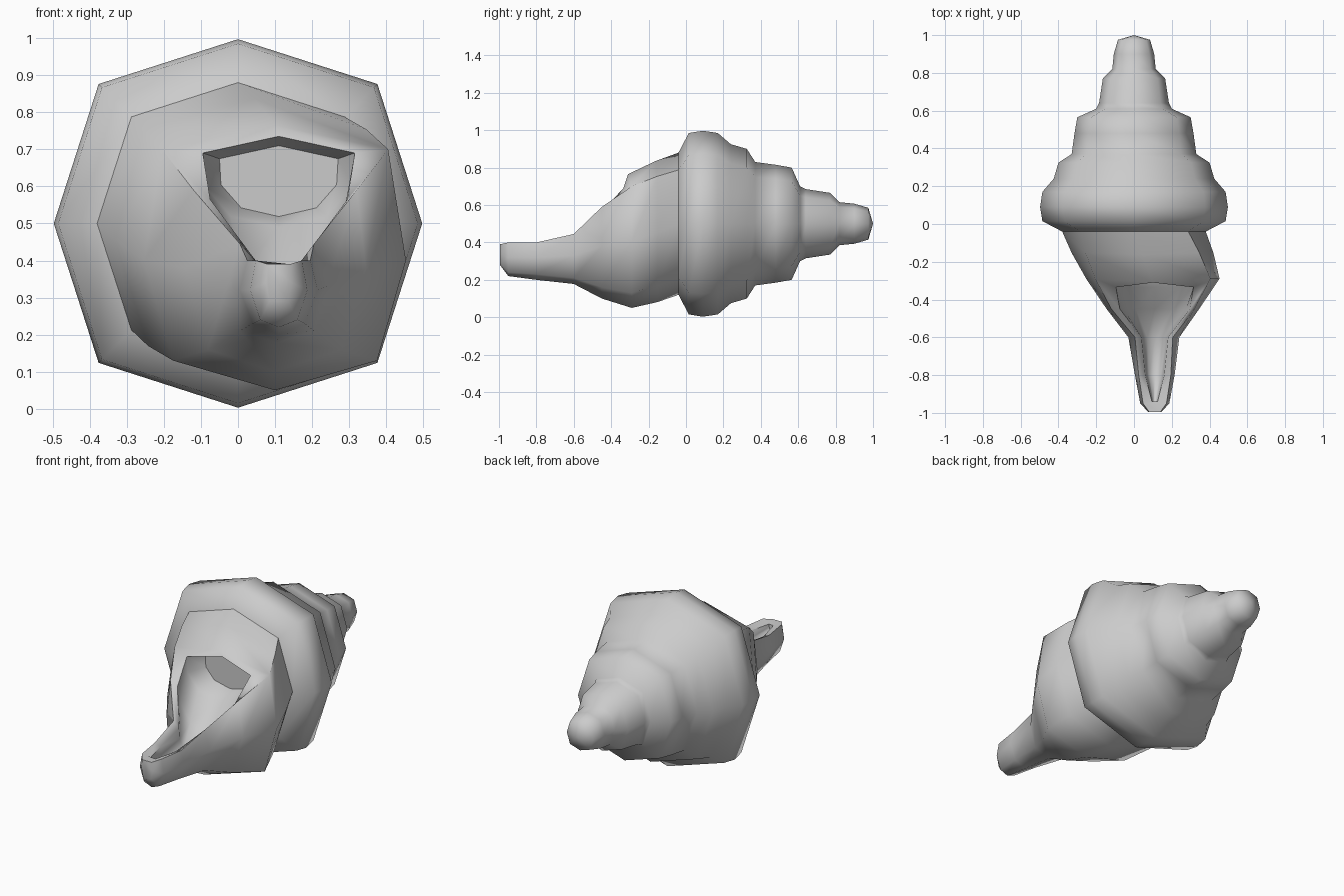
import bpy, bmesh, math
from mathutils import Vector

cube = bpy.data.objects.get("Cube")
if cube:
    bpy.data.objects.remove(cube, do_unlink=True)

shell_grey = bpy.data.materials.new("shell grey")
shell_grey.use_nodes = True
colour = (0.6, 0.6, 0.6, 1)
shell_grey.diffuse_color = colour
shell_grey.node_tree.nodes["Principled BSDF"].inputs["Base Color"].default_value = colour


def octagon(y, r):
    """Eight points round the long axis, starting at the top."""
    pts = []
    for k in range(8):
        a = k * math.pi / 4
        s = r * (1.07 if k % 2 else 1)
        pts.append(Vector((s * math.sin(a), y, 0.5 + s * math.cos(a))))
    return pts


def trough(y, cx, rim, rim_z, mid, mid_z, low, low_z, bottom_z):
    """Seven points of an open U section, right rim to left rim."""
    half = [(rim, rim_z), (mid, mid_z), (low, low_z)]
    pts = [Vector((cx + w, y, z)) for w, z in half]
    pts.append(Vector((cx, y, bottom_z)))
    pts += [Vector((cx - w, y, z)) for w, z in reversed(half)]
    return pts


def add_rings(bm, rings):
    return [[bm.verts.new(p) for p in ring] for ring in rings]


def bridge(bm, a, b, closed):
    n = len(a)
    for i in range(n if closed else n - 1):
        j = (i + 1) % n
        bm.faces.new((a[i], a[j], b[j], b[i]))


def finish(bm, name):
    bmesh.ops.recalc_face_normals(bm, faces=bm.faces)
    mesh = bpy.data.meshes.new(name)
    bm.to_mesh(mesh)
    bm.free()
    obj = bpy.data.objects.new(name, mesh)
    bpy.context.collection.objects.link(obj)
    mesh.materials.append(shell_grey)
    bpy.ops.object.select_all(action='DESELECT')
    obj.select_set(True)
    bpy.context.view_layer.objects.active = obj
    bpy.ops.object.shade_smooth_by_angle(angle=math.radians(62))
    return obj


# Stepped spire: (position along the axis, radius)
profile = [(0.975, 0.085), (0.9, 0.107), (0.82, 0.115), (0.77, 0.165),
           (0.64, 0.185), (0.61, 0.2), (0.565, 0.3), (0.48, 0.315),
           (0.37, 0.33), (0.325, 0.4), (0.24, 0.425), (0.17, 0.485),
           (0.09, 0.497), (0.015, 0.485), (-0.04, 0.38)]
bm = bmesh.new()
rings = add_rings(bm, [octagon(y, r) for y, r in profile])
for a, b in zip(rings, rings[1:]):
    bridge(bm, a, b, True)
tip = bm.verts.new((0, 1, 0.5))
for i in range(8):
    bm.faces.new((tip, rings[0][i], rings[0][(i + 1) % 8]))
finish(bm, "spire")

# Mouth whorl, outer skin: closed rings, then troughs forming the canal
bm = bmesh.new()
collar = octagon(*profile[-1])
lip = [Vector((0.1, -0.31, 0.765))] + trough(
    -0.29, 0.1, 0.305, 0.7, 0.353, 0.4, 0.275, 0.13, 0.05)
centre = Vector((0.05, -0.155, 0.46))
shoulder = [centre + (a.lerp(b, 0.45) - centre) * 1.02
            for a, b in zip(collar, lip)]
skin = add_rings(bm, [collar, shoulder, lip])
for a, b in zip(skin, skin[1:]):
    bridge(bm, a, b, True)
outer = [skin[-1][1:]] + add_rings(bm, [
    trough(-0.45, 0.1, 0.22, 0.59, 0.245, 0.38, 0.18, 0.16, 0.1),
    trough(-0.6, 0.105, 0.1, 0.445, 0.135, 0.33, 0.1, 0.21, 0.178),
    trough(-0.8, 0.11, 0.085, 0.4, 0.105, 0.32, 0.07, 0.23, 0.2),
    trough(-0.95, 0.11, 0.062, 0.4, 0.077, 0.32, 0.05, 0.24, 0.22),
    trough(-0.995, 0.11, 0.03, 0.39, 0.035, 0.34, 0.025, 0.29, 0.28)])
for a, b in zip(outer, outer[1:]):
    bridge(bm, a, b, False)

# Mouth lining: hollow behind the lip, narrowing into the canal
mouth = [Vector((0.11, -0.305, 0.735))] + trough(
    -0.335, 0.11, 0.205, 0.69, 0.2, 0.6, 0.13, 0.52, 0.49)
middle = Vector((0.11, 0, 0.62))
back = []
for p in mouth:
    q = middle + (p - middle) * 0.78
    q.y = -0.23
    back.append(q)
back, mouth = add_rings(bm, [back, mouth])
bm.faces.new(back)
bridge(bm, back, mouth, True)
# the lower edge of the hollow carries on as the canal floor
inner = [mouth[1:]] + add_rings(bm, [
    trough(-0.45, 0.11, 0.185, 0.565, 0.165, 0.47, 0.1, 0.38, 0.35),
    trough(-0.6, 0.11, 0.07, 0.41, 0.065, 0.35, 0.04, 0.29, 0.28),
    trough(-0.8, 0.11, 0.05, 0.385, 0.045, 0.34, 0.03, 0.29, 0.28),
    trough(-0.94, 0.11, 0.015, 0.385, 0.012, 0.37, 0.008, 0.355, 0.35)])
for a, b in zip(inner, inner[1:]):
    bridge(bm, a, b, False)

# Lip between skin and lining
for side in (0, -1):
    for i in range(4):
        bm.faces.new((outer[i][side], outer[i + 1][side],
                      inner[i + 1][side], inner[i][side]))
    bm.faces.new((skin[-1][0], outer[0][side], inner[0][side], mouth[0]))

# Closed canal end
bm.faces.new(inner[-1])
bm.faces.new(outer[-1])
bm.faces.new((outer[4][0], outer[5][0], outer[5][-1], outer[4][-1],
              inner[4][-1], inner[4][0]))
finish(bm, "mouth_whorl")
